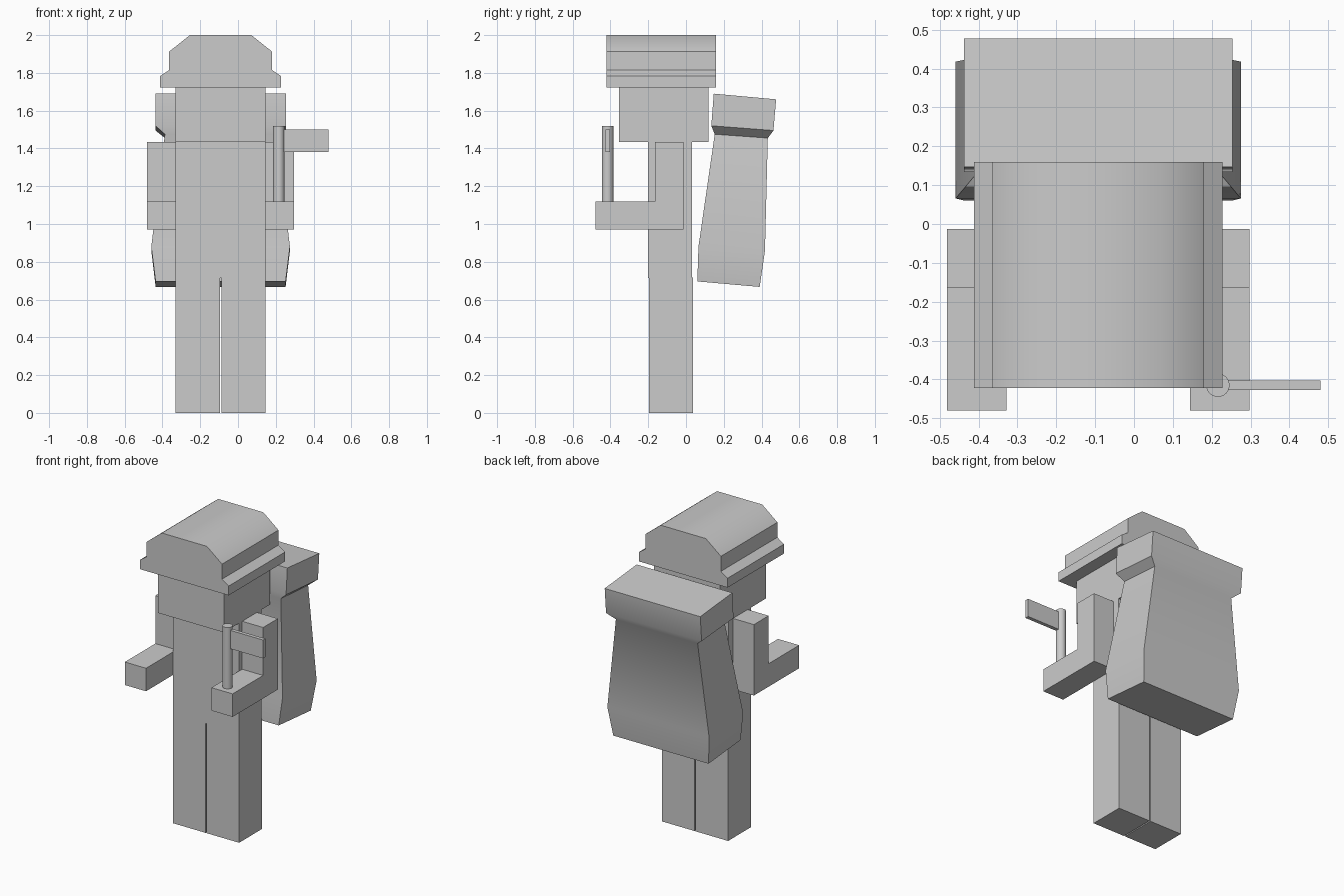
import bpy
import bmesh
import math

default = bpy.data.objects.get("Cube")
if default:
    bpy.data.objects.remove(default, do_unlink=True)

grey = bpy.data.materials.new("plain_grey")
grey.use_nodes = True
COLOUR = (0.6, 0.6, 0.6, 1)
grey.diffuse_color = COLOUR
grey.node_tree.nodes["Principled BSDF"].inputs["Base Color"].default_value = COLOUR

MID = -0.092  # centre line of the body


def loft(name, rings, smooth=None):
    """Skin matching closed rings of points and cap both ends."""
    bm = bmesh.new()
    loops = [[bm.verts.new(p) for p in ring] for ring in rings]
    for a, b in zip(loops, loops[1:]):
        for i in range(len(a)):
            j = (i + 1) % len(a)
            bm.faces.new((a[i], a[j], b[j], b[i]))
    bm.faces.new(loops[0])
    bm.faces.new(loops[-1])
    bmesh.ops.recalc_face_normals(bm, faces=bm.faces)
    mesh = bpy.data.meshes.new(name)
    bm.to_mesh(mesh)
    bm.free()
    mesh.materials.append(grey)
    obj = bpy.data.objects.new(name, mesh)
    bpy.context.collection.objects.link(obj)
    if smooth:
        bpy.ops.object.select_all(action='DESELECT')
        obj.select_set(True)
        bpy.context.view_layer.objects.active = obj
        bpy.ops.object.shade_smooth_by_angle(angle=math.radians(smooth))
    return obj


def box(name, xs, ys, zs):
    corners = [(xs[0], ys[0]), (xs[1], ys[0]), (xs[1], ys[1]), (xs[0], ys[1])]
    return loft(name, [[(x, y, z) for x, y in corners] for z in zs])


# Body and head
box("torso", (-0.33, 0.146), (-0.2, 0.032), (0.715, 1.433))
box("head", (-0.33, 0.146), (-0.355, 0.12), (1.433, 1.722))

# Legs with a narrow gap, and bent arms
arm_side = [(-0.013, 0.97), (-0.013, 1.433), (-0.165, 1.433),
            (-0.165, 1.12), (-0.48, 1.12), (-0.48, 0.97)]
for side, s in (("right", -1), ("left", 1)):
    box(side + "_leg", (MID + s * 0.004, MID + s * 0.238), (-0.197, 0.037), (0, 0.718))
    loft(side + "_arm", [[(MID + s * d, y, z) for y, z in arm_side]
                         for d in (0.236, 0.389)])

# Cap: half profile mirrored across the centre line, extruded front to back
half = [(0.32, 1.722), (0.32, 1.783), (0.272, 1.815),
        (0.272, 1.913), (0.163, 2.0)]
outline = [(MID + d, z) for d, z in half] + [(MID - d, z) for d, z in reversed(half)]
loft("cap", [[(x, y, z) for x, z in outline] for y in (-0.422, 0.16)], smooth=45)

# Leaning backpack: half width, front (y, z), back (y, z) of each level
levels = [
    (0.344, (0.06, 0.696), (0.39, 0.667)),
    (0.367, (0.066, 0.88), (0.418, 0.858)),
    (0.295, (0.152, 1.475), (0.433, 1.455)),
    (0.345, (0.134, 1.52), (0.463, 1.495)),
    (0.345, (0.147, 1.69), (0.477, 1.66)),
]
loft("backpack", [[(MID - w, *f), (MID + w, *f), (MID + w, *b), (MID - w, *b)]
                  for w, f, b in levels], smooth=48)

# Flag on a pole in the left hand
SIDES = 24
angles = [2 * math.pi * i / SIDES for i in range(SIDES)]
loft("flag_pole", [[(0.216 + 0.03 * math.cos(a), -0.415 + 0.03 * math.sin(a), z)
                    for a in angles] for z in (1.12, 1.52)], smooth=40)
box("flag", (0.225, 0.48), (-0.427, -0.403), (1.38, 1.5))
